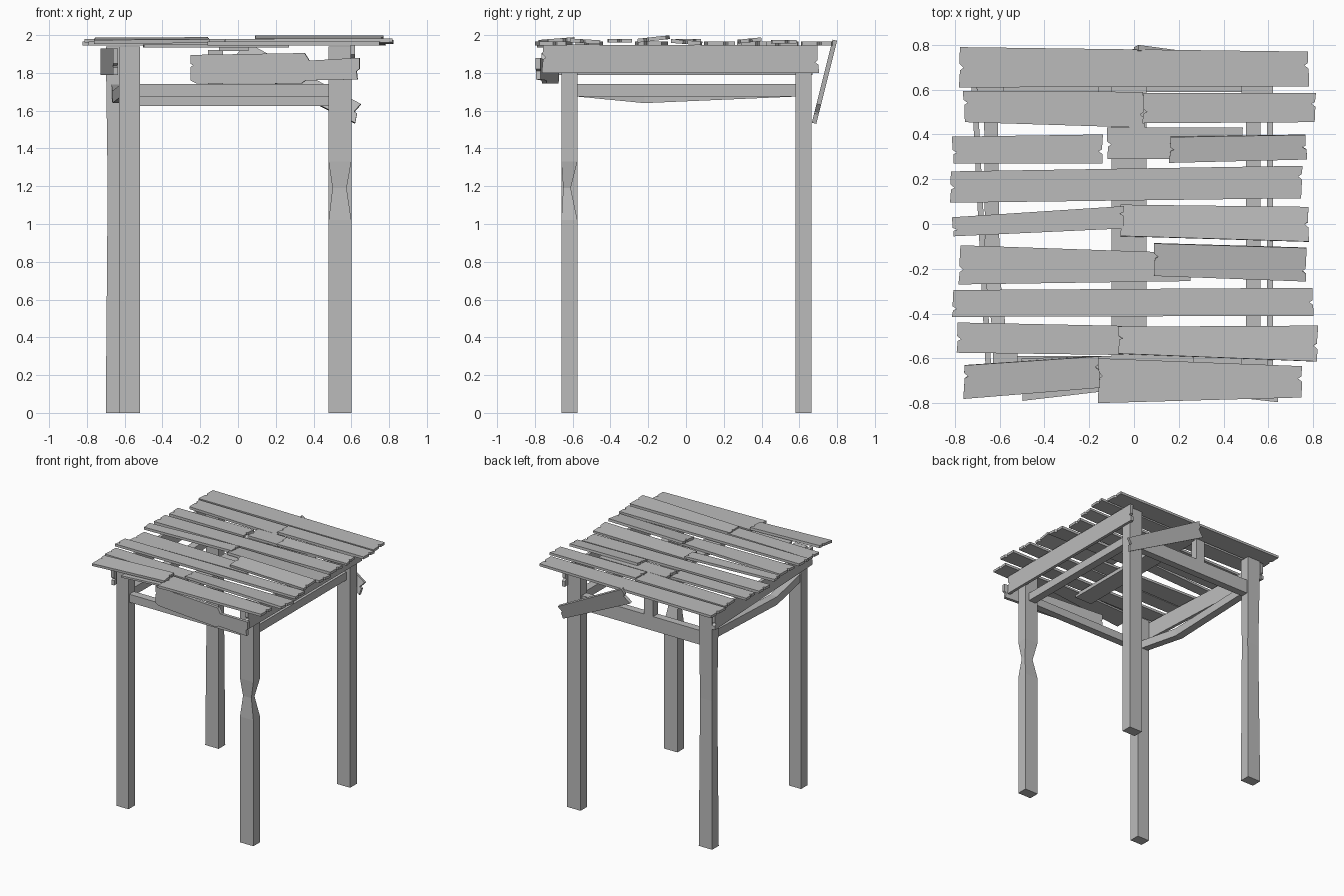
import bpy, bmesh, random
from mathutils import Vector

random.seed(4)
cube = bpy.data.objects.get("Cube")
if cube:
    bpy.data.objects.remove(cube, do_unlink=True)

wood = bpy.data.materials.new("grey_wood")
wood.use_nodes = True
grey = (0.5, 0.5, 0.5, 1)
wood.diffuse_color = grey
wood.node_tree.nodes["Principled BSDF"].inputs["Base Color"].default_value = grey


def finish(name, bm):
    """Turn a bmesh into a flat shaded wooden object."""
    bmesh.ops.recalc_face_normals(bm, faces=bm.faces)
    mesh = bpy.data.meshes.new(name)
    bm.to_mesh(mesh)
    bm.free()
    mesh.materials.append(wood)
    obj = bpy.data.objects.new(name, mesh)
    bpy.context.collection.objects.link(obj)
    return obj


def loft(name, rings):
    """Skin a row of four-cornered sections into a solid beam."""
    bm = bmesh.new()
    loops = [[bm.verts.new(p) for p in ring] for ring in rings]
    for low, high in zip(loops, loops[1:]):
        for i in range(4):
            j = (i + 1) % 4
            bm.faces.new((low[i], low[j], high[j], high[i]))
    bm.faces.new(loops[0])
    bm.faces.new(loops[-1])
    return finish(name, bm)


def board(name, outline, origin, u, v, thick):
    """Extrude a flat outline lying on the axes u and v."""
    origin, u, v = Vector(origin), Vector(u), Vector(v)
    bm = bmesh.new()
    face = bm.faces.new([bm.verts.new(origin + u * a + v * b) for a, b in outline])
    shift = u.cross(v).normalized() * thick
    result = bmesh.ops.extrude_face_region(bm, geom=[face], use_keep_orig=True)
    moved = [g for g in result["geom"] if isinstance(g, bmesh.types.BMVert)]
    bmesh.ops.translate(bm, verts=moved, vec=shift)
    return finish(name, bm)


def worn_end(x, start, stop, inward):
    """Edge of a plank end, with a small splintered notch."""
    f = random.uniform(0.3, 0.7)
    lean = random.uniform(-0.01, 0.01)
    steps = ((0, 0), (f - 0.1, 0), (f, 0.018), (f + 0.06, 0.003), (1, 0))
    return [(x + inward * d + lean * (s - 0.5), start + (stop - start) * s) for s, d in steps]


def plank_outline(x0, top0, low0, x1, top1, low1):
    return worn_end(x1, low1, top1, -1) + worn_end(x0, top0, low0, 1)


def leg(name, sections):
    loft(name, [[(x0, y0, z), (x1, y0, z), (x1, y1, z), (x0, y1, z)]
                for x0, x1, y0, y1, z in sections])


# Legs: one is chipped to a narrow waist, another is slightly worn
F, B, TOP = (-0.66, -0.575), (0.58, 0.665), 1.94
leg("front_right_leg", [(-0.63, -0.52, *F, 0), (-0.63, -0.52, *F, TOP)])
leg("front_left_leg", [(0.48, 0.6, *F, 0), (0.48, 0.6, *F, 1.02),
                       (0.5, 0.575, -0.65, -0.61, 1.19),
                       (0.48, 0.6, *F, 1.33), (0.48, 0.6, *F, TOP)])
leg("back_left_leg", [(0.48, 0.6, *B, 0), (0.48, 0.6, *B, TOP)])
leg("back_right_leg", [(-0.7, -0.58, *B, 0), (-0.69, -0.585, 0.585, 0.655, 1.2),
                       (-0.7, -0.58, *B, TOP)])


# Rails between the legs
def rail_x(name, x0, x1, y0, y1, z0, z1):
    loft(name, [[(x, y0, z0), (x, y1, z0), (x, y1, z1), (x, y0, z1)] for x in (x0, x1)])


def rail_y(name, sections):
    loft(name, [[(x0, y, z0), (x1, y, z0), (x1, y, z1), (x0, y, z1)]
                for y, x0, x1, z0, z1 in sections])


rail_x("front_rail", -0.53, 0.49, -0.65, -0.59, 1.675, 1.74)
rail_x("back_rail", -0.59, 0.49, 0.59, 0.65, 1.625, 1.74)
rail_y("left_rail", [(-0.58, 0.5, 0.565, 1.675, 1.74), (0.59, 0.5, 0.565, 1.675, 1.74)])
rail_y("right_sagging_rail", [(-0.58, -0.62, -0.56, 1.675, 1.74),
                              (-0.22, -0.665, -0.6, 1.64, 1.705),
                              (0.59, -0.67, -0.61, 1.675, 1.74)])
rail_y("centre_rafter", [(-0.63, -0.1, 0.055, 1.915, 1.945), (0.63, -0.1, 0.055, 1.915, 1.945)])
leg("back_stud", [(-0.16, -0.08, 0.59, 0.65, 1.73), (-0.16, -0.08, 0.59, 0.65, 1.92)])

# Boards hung around the frame
UP = (0, 0, 1)
board("left_side_board", plank_outline(-0.76, 1.95, 1.8, 0.7, 1.945, 1.8),
      (0.595, 0, 0), (0, 1, 0), UP, 0.025)
board("right_side_board", plank_outline(-0.68, 1.93, 1.79, 0.67, 1.93, 1.79),
      (-0.67, 0, 0), (-0.05, 1, 0), UP, -0.025)
board("front_split_board",
      [(-0.25, 1.76), (-0.22, 1.745), (0.34, 1.745), (0.36, 1.76), (0.635, 1.765),
       (0.63, 1.81), (0.645, 1.82), (0.645, 1.88), (0.38, 1.865), (0.355, 1.905),
       (-0.25, 1.895), (-0.25, 1.85), (-0.235, 1.84), (-0.25, 1.83)],
      (0, -0.7, 0), (1, -0.11, 0), UP, 0.025)
board("loose_back_board",
      [(0.62, 0), (0.63, 0.05), (0.615, 0.06), (0.65, 0.1), (0.02, 0.44),
       (0, 0.4), (0.01, 0.38), (-0.04, 0.33)],
      (0, 0.69, 1.53), (1, 0, 0), (0, 0.25, 1), 0.025)

# Roof planks: right end x, back, front; left end x, back, front; height; tilt
ROOF = [
    (-0.78, 0.79, 0.61, 0.78, 0.77, 0.615, 1.945, 0),
    (-0.76, 0.595, 0.455, 0.045, 0.59, 0.43, 1.945, 0),
    (0.04, 0.585, 0.45, 0.81, 0.585, 0.455, 1.955, 0),
    (-0.81, 0.39, 0.27, -0.14, 0.4, 0.27, 1.945, 0),
    (-0.12, 0.43, 0.29, 0.49, 0.43, 0.29, 1.945, 0),
    (0.16, 0.39, 0.275, 0.77, 0.4, 0.29, 1.962, 0.1),
    (-0.82, 0.235, 0.095, 0.75, 0.26, 0.115, 1.945, 0),
    (-0.81, 0.03, -0.055, -0.045, 0.08, -0.02, 1.96, 0),
    (-0.06, 0.085, -0.055, 0.78, 0.075, -0.08, 1.952, -0.08),
    (-0.78, -0.095, -0.27, 0.25, -0.13, -0.255, 1.945, 0),
    (0.09, -0.085, -0.23, 0.77, -0.105, -0.255, 1.97, 0.11),
    (-0.81, -0.295, -0.415, 0.8, -0.285, -0.41, 1.96, 0),
    (-0.79, -0.44, -0.575, -0.05, -0.455, -0.585, 1.945, 0),
    (-0.07, -0.46, -0.58, 0.82, -0.455, -0.615, 1.957, -0.06),
    (-0.76, -0.63, -0.78, -0.155, -0.59, -0.73, 1.962, 0.08),
    (-0.16, -0.6, -0.8, 0.75, -0.635, -0.775, 1.945, 0),
]
for i, (x0, t0, b0, x1, t1, b1, z, tilt) in enumerate(ROOF):
    middle = (t0 + b0 + t1 + b1) / 4
    board("roof_plank_%d" % (i + 1), plank_outline(x0, t0, b0, x1, t1, b1),
          (0, 0, z - tilt * middle), (1, 0, 0), (0, 1, tilt), 0.02)

# Thin plank showing under the front edge of the roof
board("under_plank", plank_outline(-0.5, -0.6, -0.79, 0.27, -0.58, -0.7),
      (0, 0, 1.935), (1, 0, 0), (0, 1, 0), 0.015)
